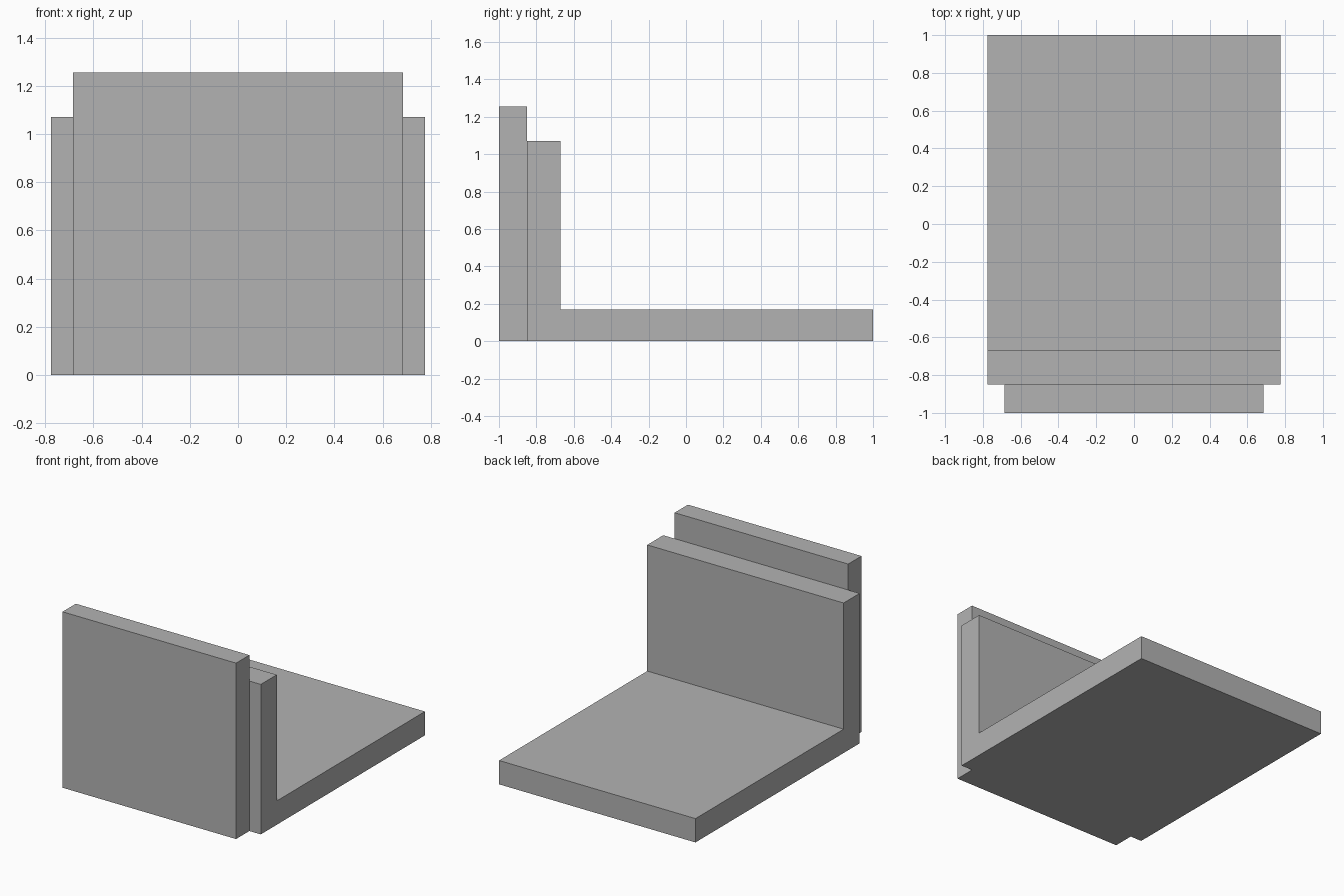
import bpy
import bmesh

cube = bpy.data.objects.get("Cube")
if cube:
    bpy.data.objects.remove(cube, do_unlink=True)

# Single plain grey
grey = bpy.data.materials.new("plain_grey")
grey.use_nodes = True
colour = (0.45, 0.45, 0.45, 1)
grey.diffuse_color = colour
grey.node_tree.nodes["Principled BSDF"].inputs["Base Color"].default_value = colour


def extrude_profile(name, profile, half_width):
    """Extrude a (y, z) side profile along x, centred on x = 0."""
    bm = bmesh.new()
    side = bm.faces.new([bm.verts.new((-half_width, y, z)) for y, z in profile])
    moved = bmesh.ops.extrude_face_region(bm, geom=[side], use_keep_orig=True)
    verts = [v for v in moved["geom"] if isinstance(v, bmesh.types.BMVert)]
    bmesh.ops.translate(bm, verts=verts, vec=(2 * half_width, 0, 0))
    bmesh.ops.recalc_face_normals(bm, faces=bm.faces)
    mesh = bpy.data.meshes.new(name)
    bm.to_mesh(mesh)
    bm.free()
    mesh.materials.append(grey)
    obj = bpy.data.objects.new(name, mesh)
    bpy.context.collection.objects.link(obj)
    return obj


front, joint, inner, back = -1.0, -0.85, -0.67, 1.0
base_top, upright_top, plate_top = 0.17, 1.07, 1.255

# L-shaped bracket: base slab and upright wall in one piece
extrude_profile("angle_bracket", [
    (joint, 0), (back, 0), (back, base_top),
    (inner, base_top), (inner, upright_top), (joint, upright_top),
], 0.775)

# Taller, narrower plate fixed to the front of the upright
extrude_profile("front_plate", [
    (front, 0), (joint, 0), (joint, plate_top), (front, plate_top),
], 0.685)
